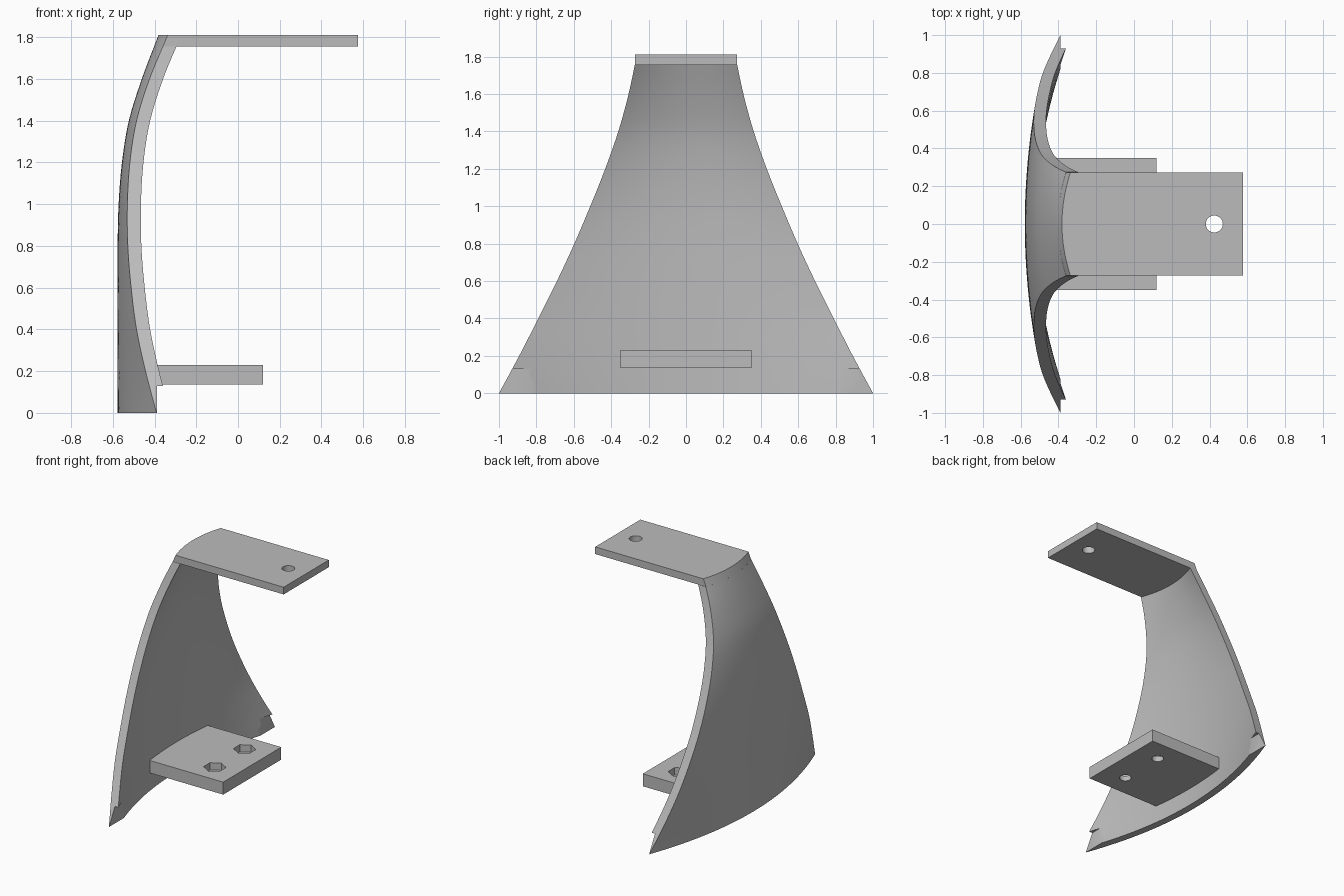
import bpy, bmesh, math

cube = bpy.data.objects.get("Cube")
if cube:
    bpy.data.objects.remove(cube, do_unlink=True)

grey = bpy.data.materials.new("plain_grey")
grey.use_nodes = True
colour = (0.5, 0.5, 0.5, 1)
grey.diffuse_color = colour
grey.node_tree.nodes["Principled BSDF"].inputs["Base Color"].default_value = colour

# Shell guides, one value every 0.2 of height
STEP = 0.2
CENTRE = [-.578, -.578, -.578, -.578, -.577, -.572, -.556, -.523, -.461, -.385]
BULGE = [.188, .135, .092, .066, .049, .042, .038, .037, .037, .044]
WIDTH = [1.0, .892, .79, .69, .597, .512, .432, .362, .307, .265]
TOP, PLATE_BASE = 1.81, 1.755
SIDE = 0.272
COLS, ROWS = 32, 40


def guide(values, z):
    """Smooth curve through evenly spaced values."""
    p = [2 * values[0] - values[1], *values, 2 * values[-1] - values[-2]]
    i = min(int(z / STEP), len(values) - 2)
    t = z / STEP - i
    a, b, c, d = p[i:i + 4]
    return b + t / 2 * (c - a + t * (2*a - 5*b + 4*c - d + t * (3*b - 3*c + d - a)))


def outer_x(u, z):
    return guide(CENTRE, z) + guide(BULGE, z) * u * u


def finish(name, bm):
    bmesh.ops.recalc_face_normals(bm, faces=bm.faces[:])
    mesh = bpy.data.meshes.new(name)
    bm.to_mesh(mesh)
    bm.free()
    mesh.materials.append(grey)
    obj = bpy.data.objects.new(name, mesh)
    bpy.context.collection.objects.link(obj)
    return obj


def loft(name, rings, strip_caps=False):
    """Skin a stack of closed rings and cap both ends."""
    bm = bmesh.new()
    rows = [[bm.verts.new(p) for p in ring] for ring in rings]
    n = len(rows[0])
    for low, high in zip(rows, rows[1:]):
        for k in range(n):
            m = (k + 1) % n
            bm.faces.new((low[k], low[m], high[m], high[k]))
    for end in (rows[0], rows[-1]):
        if strip_caps:
            for k in range(n // 2 - 1):
                bm.faces.new((end[k], end[k + 1], end[n - 2 - k], end[n - 1 - k]))
        else:
            bm.faces.new(end)
    return finish(name, bm)


def prism(name, x, y, z0, z1, radius, sides, turn=0):
    def ring(z):
        angles = [turn + math.tau * k / sides for k in range(sides)]
        return [(x + radius * math.cos(a), y + radius * math.sin(a), z) for a in angles]
    return loft(name, [ring(z0), ring(z1)])


def box(name, x0, x1, y, z0, z1):
    return loft(name, [[(x0, -y, z), (x1, -y, z), (x1, y, z), (x0, y, z)]
                       for z in (z0, z1)])


def activate(obj):
    bpy.ops.object.select_all(action='DESELECT')
    obj.select_set(True)
    bpy.context.view_layer.objects.active = obj


def cut(obj, cutter):
    cutter.hide_render = True
    mod = obj.modifiers.new("cut", 'BOOLEAN')
    mod.operation = 'DIFFERENCE'
    mod.solver = 'EXACT'
    mod.object = cutter
    activate(obj)
    bpy.ops.object.modifier_apply(modifier=mod.name)
    bpy.data.objects.remove(cutter, do_unlink=True)


spread = [2 * k / COLS - 1 for k in range(COLS + 1)]

# Curved, flaring shell
rings = []
for r in range(ROWS + 1):
    z = PLATE_BASE * r / ROWS
    w = guide(WIDTH, z)
    outside = [(outer_x(u, z), u * w, z) for u in spread]
    inside = [(x + 0.056 + 0.009 * (y / w) ** 2, y, z) for x, y, z in reversed(outside)]
    rings.append(outside + inside)
shell = loft("curved_shell", rings, strip_caps=True)

# Step in the lower corners of the shell
cut(shell, box("corner_step", -0.389, 0, 1.3, -0.1, 0.13))

# Top plate, its rear end following the shell
top_plate = loft("top_plate", [
    [(outer_x(u, z), u * SIDE, z) for u in spread] + [(0.576, SIDE, z), (0.576, -SIDE, z)]
    for z in (PLATE_BASE, TOP)])
cut(top_plate, prism("top_hole", 0.425, 0, 1.7, 1.9, 0.045, 32))

# Lower plate with two nut pockets over round holes
lower_plate = box("lower_plate", -0.54, 0.12, 0.35, 0.135, 0.23)
for side in (-1, 1):
    y = 0.18 * side
    cut(lower_plate, prism("nut_pocket", -0.07, y, 0.175, 0.3, 0.078, 6, math.radians(30)))
    cut(lower_plate, prism("bolt_hole", -0.07, y, 0.05, 0.2, 0.042, 32))

for obj in (shell, top_plate, lower_plate):
    activate(obj)
    bpy.ops.object.shade_smooth_by_angle(angle=math.radians(30))
